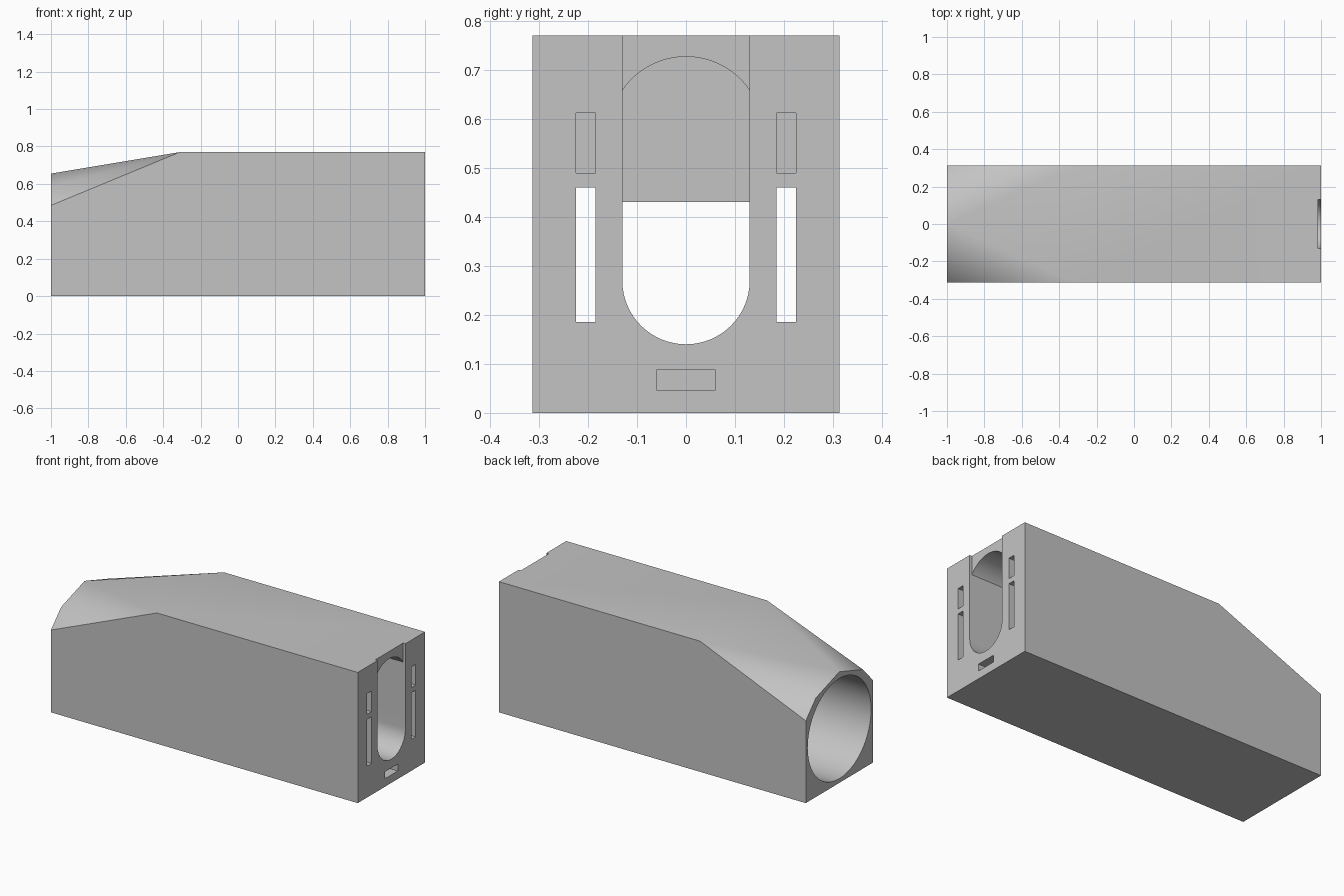
import bpy, bmesh
from math import sin, cos, pi, asin

if "Cube" in bpy.data.objects:
    bpy.data.objects.remove(bpy.data.objects["Cube"])

HALF, TOP = 0.313, 0.77      # half width and height of the body
SLOT = 0.13                  # half width of the central slot

grey = bpy.data.materials.new("plain grey")
grey.use_nodes = True
grey.diffuse_color = (0.55, 0.55, 0.55, 1)
grey.node_tree.nodes["Principled BSDF"].inputs["Base Color"].default_value = (0.55, 0.55, 0.55, 1)


def add_object(name, bm):
    bmesh.ops.recalc_face_normals(bm, faces=bm.faces)
    mesh = bpy.data.meshes.new(name)
    bm.to_mesh(mesh)
    bm.free()
    mesh.materials.append(grey)
    obj = bpy.data.objects.new(name, mesh)
    bpy.context.collection.objects.link(obj)
    return obj


def arc(radius, centre_z, start, end, steps):
    """Points (y, z) along an arc; angle 0 points to +y."""
    angles = [start + (end - start) * i / steps for i in range(steps + 1)]
    return [(radius * cos(a), centre_z + radius * sin(a)) for a in angles]


def rect(y0, y1, z0, z1):
    return [(y0, z0), (y1, z0), (y1, z1), (y0, z1)]


def prism(name, profile, x0, x1):
    """Extrude a y-z profile along x."""
    bm = bmesh.new()
    face = bm.faces.new([bm.verts.new((x0, y, z)) for y, z in profile])
    side = bmesh.ops.extrude_face_region(bm, geom=[face])["geom"]
    moved = [v for v in side if isinstance(v, bmesh.types.BMVert)]
    bmesh.ops.translate(bm, verts=moved, vec=(x1 - x0, 0, 0))
    return add_object(name, bm)


# Body: a box whose top tapers into a faceted arch at the -x end
bm = bmesh.new()
for s in (-1, 1):
    for x, y, z in ((1, HALF, 0), (1, HALF, TOP), (-1, HALF, 0), (-0.31, HALF, TOP),
                    (-1, HALF, 0.485), (-1, 0.219, 0.584)):
        bm.verts.new((x, s * y, z))
bm.verts.new((-1, 0, 0.655))
bmesh.ops.convex_hull(bm, input=bm.verts)
bmesh.ops.dissolve_limit(bm, angle_limit=0.01, verts=bm.verts, edges=bm.edges)
body = add_object("body", bm)

# Cutters: round bore, through slot, deep arched pocket and shallow channel
crown = asin(SLOT / 0.157)
cutters = [
    prism("bore_cutter", arc(0.295, 0.32, 0, 2 * pi, 64)[:-1], -1.1, 0.2),
    prism("slot_cutter", arc(SLOT, 0.27, pi, 2 * pi, 32) + [(SLOT, 0.43), (-SLOT, 0.43)], 0.1, 1.1),
    prism("pocket_cutter", [(-SLOT, 0.35), (SLOT, 0.35)]
          + arc(0.157, 0.57, pi / 2 - crown, pi / 2 + crown, 24), 0.6, 1.1),
    prism("channel_cutter", rect(-SLOT, SLOT, 0.35, 0.85), 0.985, 1.1),
    prism("lower_pocket_cutter", rect(-0.06, 0.06, 0.047, 0.088), 0.85, 1.1),
]
# Long side slots and the short blind pockets above them
for s, side in ((-1, "back_side"), (1, "front_side")):
    y0, y1 = sorted((s * 0.185, s * 0.225))
    cutters.append(prism(side + "_slot_cutter", rect(y0, y1, 0.185, 0.46), 0.1, 1.1))
    cutters.append(prism(side + "_pocket_cutter", rect(y0, y1, 0.49, 0.612), 0.85, 1.1))

bpy.ops.object.select_all(action="DESELECT")
body.select_set(True)
bpy.context.view_layer.objects.active = body
for cutter in cutters:
    cutter.hide_render = True
    mod = body.modifiers.new("cut", "BOOLEAN")
    mod.operation, mod.solver, mod.object = "DIFFERENCE", "EXACT", cutter
    bpy.ops.object.modifier_apply(modifier=mod.name)
    bpy.data.objects.remove(cutter)

bpy.ops.object.shade_smooth_by_angle(angle=pi / 6)
